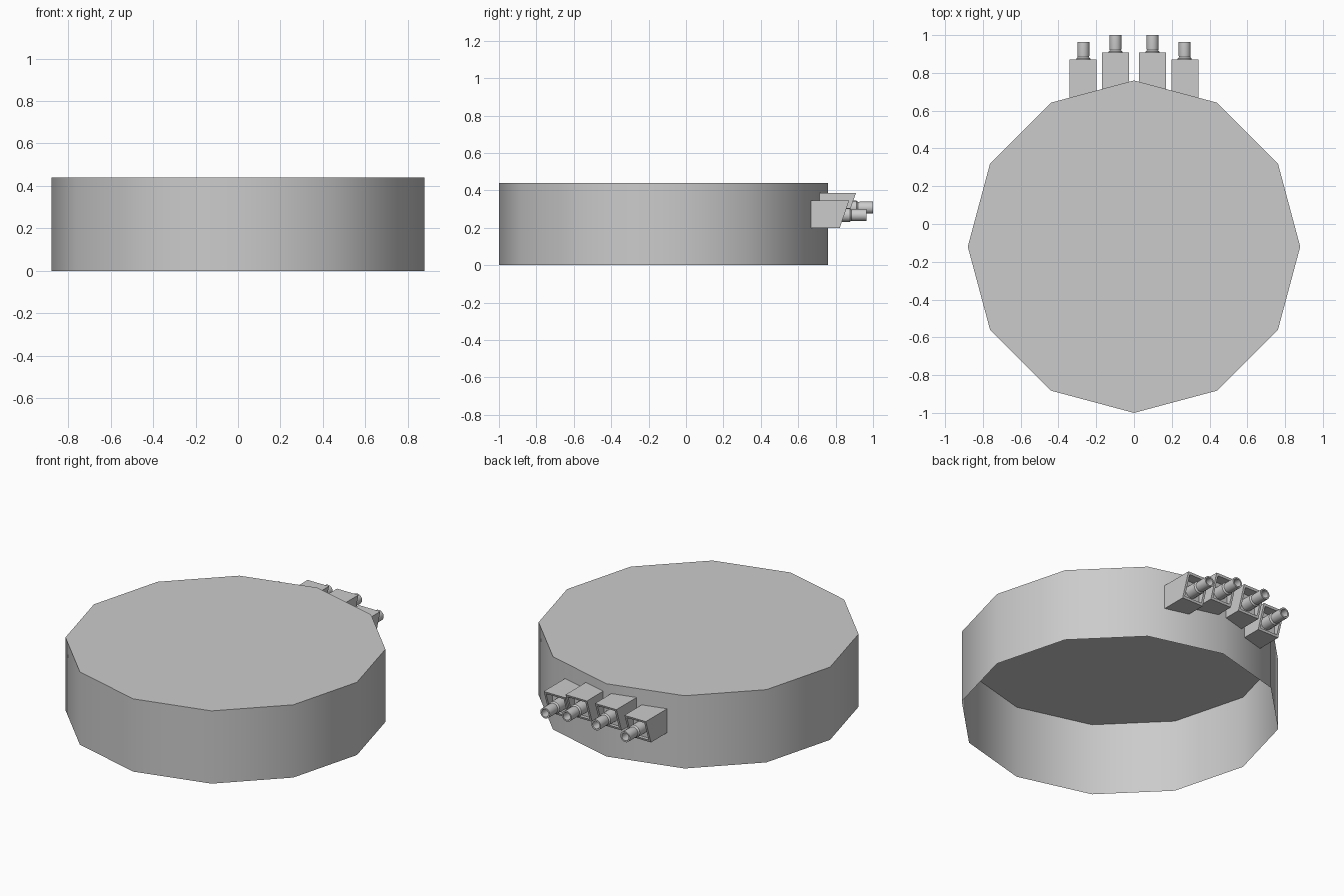
import bpy, bmesh
from math import pi, sin, cos, radians

if "Cube" in bpy.data.objects:
    bpy.data.objects.remove(bpy.data.objects["Cube"])

CY, R, H = -0.12, 0.88, 0.44   # drum centre, radius, height


def make(name, verts, faces, smooth=False):
    me = bpy.data.meshes.new(name)
    me.from_pydata(verts, [], faces)
    bm = bmesh.new()
    bm.from_mesh(me)
    bmesh.ops.recalc_face_normals(bm, faces=bm.faces)
    bm.to_mesh(me)
    bm.free()
    ob = bpy.data.objects.new(name, me)
    bpy.context.collection.objects.link(ob)
    if smooth:
        bpy.ops.object.select_all(action='DESELECT')
        ob.select_set(True)
        bpy.context.view_layer.objects.active = ob
        bpy.ops.object.shade_smooth_by_angle(angle=radians(40))
    return ob


def bridge(loops, n):
    """Quads joining consecutive closed loops of n vertices."""
    return [(l * n + i, l * n + (i + 1) % n, (l + 1) * n + (i + 1) % n, (l + 1) * n + i)
            for l in range(loops - 1) for i in range(n)]


# Drum: twelve sides, thin wall, closed top, open underneath
ring = [(R * sin(i * pi / 6), CY + R * cos(i * pi / 6)) for i in range(12)]
make("drum", [(x, y, z) for z in (0, H) for x, y in ring],
     bridge(2, 12) + [tuple(range(12, 24))], True)


def wall_y(x):
    return 0.76 - abs(x) * 0.268


# Socket housing: back follows the drum wall, slanted front with a recess
def housing(name, x, z, front, w=0.0715, h=0.145):
    def corners(b):
        return [(x - w + b, z + b), (x + w - b, z + b),
                (x + w - b, z + h - b), (x - w + b, z + h - b)]

    def slant(zz):
        return front - 0.05 * (z + h - zz) / h

    b = 0.013
    verts = [(px, wall_y(px), pz) for px, pz in corners(0)]
    verts += [(px, slant(pz), pz) for px, pz in corners(0)]
    verts += [(px, slant(pz), pz) for px, pz in corners(b)]
    verts += [(px, front - 0.066, pz) for px, pz in corners(b)]
    make(name, verts, bridge(4, 4) + [(12, 13, 14, 15)])


# Connector: collar and hollow barrel, turned about the y axis
def connector(name, x, z, front, n=16):
    profile = [(0.037, front - 0.068), (0.037, front + 0.004), (0.030, front + 0.012),
               (0.032, front + 0.022), (0.032, front + 0.092),
               (0.023, front + 0.092), (0.023, front + 0.03)]
    verts = [(x + r * cos(2 * pi * i / n), y, z + r * sin(2 * pi * i / n))
             for r, y in profile for i in range(n)]
    k = len(profile)
    make(name, verts, bridge(k, n) + [tuple(range((k - 1) * n, k * n))], True)


# Four sockets in mirrored pairs
for side, s in (("left", -1), ("right", 1)):
    for pos, x, cx, z, front in (("inner", 0.0985, 0.098, 0.24, 0.908),
                                 ("outer", 0.27, 0.268, 0.20, 0.872)):
        housing(f"{side}_{pos}_socket_housing", s * x, z, front)
        connector(f"{side}_{pos}_connector", s * cx, z + 0.068, front)
